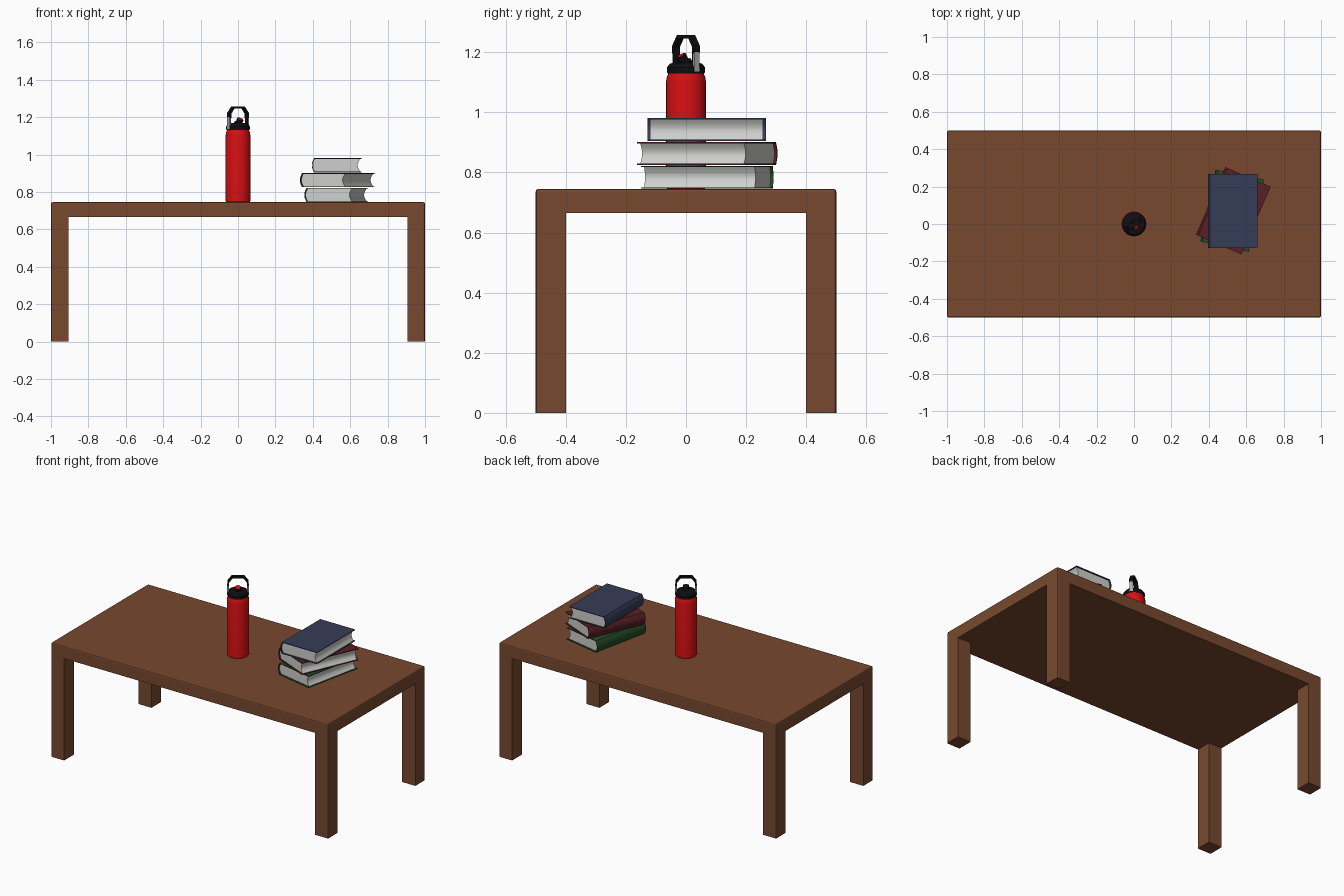
import bpy, bmesh, math
from mathutils import Vector, Matrix

if "Cube" in bpy.data.objects:
    bpy.data.objects.remove(bpy.data.objects["Cube"])


def material(name, r, g, b):
    m = bpy.data.materials.new(name)
    m.diffuse_color = (r, g, b, 1)
    m.use_nodes = True
    m.node_tree.nodes["Principled BSDF"].inputs["Base Color"].default_value = m.diffuse_color
    return m


WOOD = material("brown wood", 0.185, 0.066, 0.028)
RED = material("bright red", 0.68, 0.005, 0.006)
BLACK = material("black plastic", 0.005, 0.005, 0.006)
STEEL = material("grey steel", 0.42, 0.42, 0.42)
PAPER = material("page white", 0.62, 0.63, 0.61)
BLUE = material("navy cover", 0.036, 0.046, 0.096)
MAROON = material("maroon cover", 0.10, 0.014, 0.017)
GREEN = material("green cover", 0.018, 0.075, 0.020)


def finish(name, bm, mat, smooth=None):
    bmesh.ops.recalc_face_normals(bm, faces=bm.faces)
    me = bpy.data.meshes.new(name)
    bm.to_mesh(me)
    bm.free()
    me.materials.append(mat)
    ob = bpy.data.objects.new(name, me)
    bpy.context.collection.objects.link(ob)
    if smooth:
        bpy.ops.object.select_all(action='DESELECT')
        bpy.context.view_layer.objects.active = ob
        ob.select_set(True)
        bpy.ops.object.shade_smooth_by_angle(angle=math.radians(smooth))
    return ob


def box(name, lo, hi, mat, round_edge=None, width=0.008):
    """Box between two corners; edges picked by round_edge(midpoint) are rounded."""
    lo, hi = Vector(lo), Vector(hi)
    bm = bmesh.new()
    bmesh.ops.create_cube(bm, size=1)
    for v in bm.verts:
        v.co = Vector([(lo[i] + hi[i]) / 2 + v.co[i] * (hi[i] - lo[i]) for i in range(3)])
    if round_edge:
        edges = [e for e in bm.edges if round_edge((e.verts[0].co + e.verts[1].co) / 2)]
        bmesh.ops.bevel(bm, geom=edges, offset=width, segments=2, profile=0.5, affect='EDGES')
    return finish(name, bm, mat)


def extrude_y(name, profile, length, mat, matrix, smooth=None):
    """Extrude an x/z profile along y, centred, then place it."""
    bm = bmesh.new()
    face = bm.faces.new([bm.verts.new((x, -length / 2, z)) for x, z in profile])
    new = bmesh.ops.extrude_face_region(bm, geom=[face])
    moved = [g for g in new["geom"] if isinstance(g, bmesh.types.BMVert)]
    bmesh.ops.translate(bm, verts=moved, vec=(0, length, 0))
    bmesh.ops.transform(bm, matrix=matrix, verts=bm.verts)
    return finish(name, bm, mat, smooth)


def lathe(name, profile, mat, sides=32, matrix=Matrix(), smooth=30):
    """Spin an r/z profile around z; zero radius closes to a point."""
    bm = bmesh.new()
    verts = [bm.verts.new((r, 0, z)) for r, z in profile]
    edges = [bm.edges.new(p) for p in zip(verts, verts[1:])]
    bmesh.ops.spin(bm, geom=verts + edges, axis=(0, 0, 1), cent=(0, 0, 0),
                   angle=2 * math.pi, steps=sides, use_duplicate=False)
    bmesh.ops.remove_doubles(bm, verts=bm.verts, dist=1e-5)
    bmesh.ops.transform(bm, matrix=matrix, verts=bm.verts)
    return finish(name, bm, mat, smooth)


# Table: slab with softened rim, and four square legs flush with its corners
TOP, UNDER = 0.745, 0.665
box("table_top", (-1, -0.5, UNDER), (1, 0.5, TOP), WOOD, lambda c: c.z > UNDER + 0.01)
for sx in (-1, 1):
    for sy in (-1, 1):
        xs, ys = sorted((sx, sx * 0.905)), sorted((sy * 0.5, sy * 0.4))
        box("table_leg", (xs[0], ys[0], 0), (xs[1], ys[1], UNDER), WOOD,
            lambda c: abs(c.x) > 0.99 and abs(c.y) > 0.49)


def arc(x, z0, z1, bulge, n=10):
    """Curve from z0 to z1 at x, bowed by bulge towards -x."""
    return [(x - bulge * math.sin(math.pi * i / n), z0 + (z1 - z0) * i / n)
            for i in range(n + 1)]


def book(name, x, y, z, turn, mat):
    H, T, W, HINGE = 0.076, 0.004, 0.1325, -0.12
    place = Matrix.Translation((x, y, z)) @ Matrix.Rotation(math.radians(turn), 4, 'Z')
    # Hard cover wrapping round a bowed spine
    cover = ([(W, 0), (W, T)] + arc(HINGE + T, T, H - T, 0.0125)
             + [(W, H - T), (W, H)] + arc(HINGE, H, 0, 0.0125))
    extrude_y(name + "_cover", cover, 0.394, mat, place, 30)
    # Page block with hollowed fore edge
    pages = (arc(HINGE + T, H - T, T, 0.0115)
             + arc(W - 0.006, T, H - T, 0.014))
    extrude_y(name + "_pages", pages, 0.376, PAPER, place, 30)


book("bottom_book", 0.525, 0.071, 0.746, -12, GREEN)
book("middle_book", 0.531, 0.071, 0.825, -23.5, MAROON)
book("top_book", 0.527, 0.069, 0.905, 0, BLUE)

# Bottle body
lathe("bottle_body", [(0, TOP), (0.062, TOP), (0.066, 0.751), (0.066, 1.105),
                      (0.064, 1.117), (0.060, 1.125), (0.060, 1.135), (0, 1.135)], RED)
# Lid with domed top
lathe("bottle_lid", [(0, 1.13), (0.062, 1.13), (0.063, 1.135), (0.063, 1.15),
                     (0.055, 1.161), (0.036, 1.168), (0, 1.168)], BLACK)

# Everything on the lid is turned with the carry handle
TURN = Matrix.Rotation(math.radians(35), 4, 'Z')
tilt = TURN @ Matrix.Translation((0, 0, 1.155)) @ Matrix.Rotation(math.radians(32), 4, 'X')
lathe("drinking_spout", [(0, 0), (0.025, 0), (0.025, 0.014), (0.018, 0.018),
                         (0.018, 0.039), (0, 0.039)], BLACK, 16, tilt)
lathe("spout_opening", [(0, 0.038), (0.012, 0.038), (0.012, 0.041), (0, 0.041)], RED, 16, tilt)

# Carry handle: faceted arch over two thin inner straps
outer = [(-0.063, 1.195), (-0.063, 1.222), (-0.036, 1.257),
         (0.036, 1.257), (0.063, 1.222), (0.063, 1.195)]
inner = [(0.052, 1.195), (0.052, 1.218), (0.031, 1.245),
         (-0.031, 1.245), (-0.052, 1.218), (-0.052, 1.195)]
extrude_y("handle_arch", outer + inner, 0.024, BLACK, TURN)
for s in (-1, 1):
    def strap(a, b, z0, z1):
        return [(s * a, z0), (s * b, z0), (s * b, z1), (s * a, z1)]
    extrude_y("handle_strap", strap(0.053, 0.057, 1.14, 1.195), 0.024, BLACK, TURN)
    extrude_y("handle_plate", strap(0.057, 0.064, 1.136, 1.2), 0.022, STEEL, TURN)
